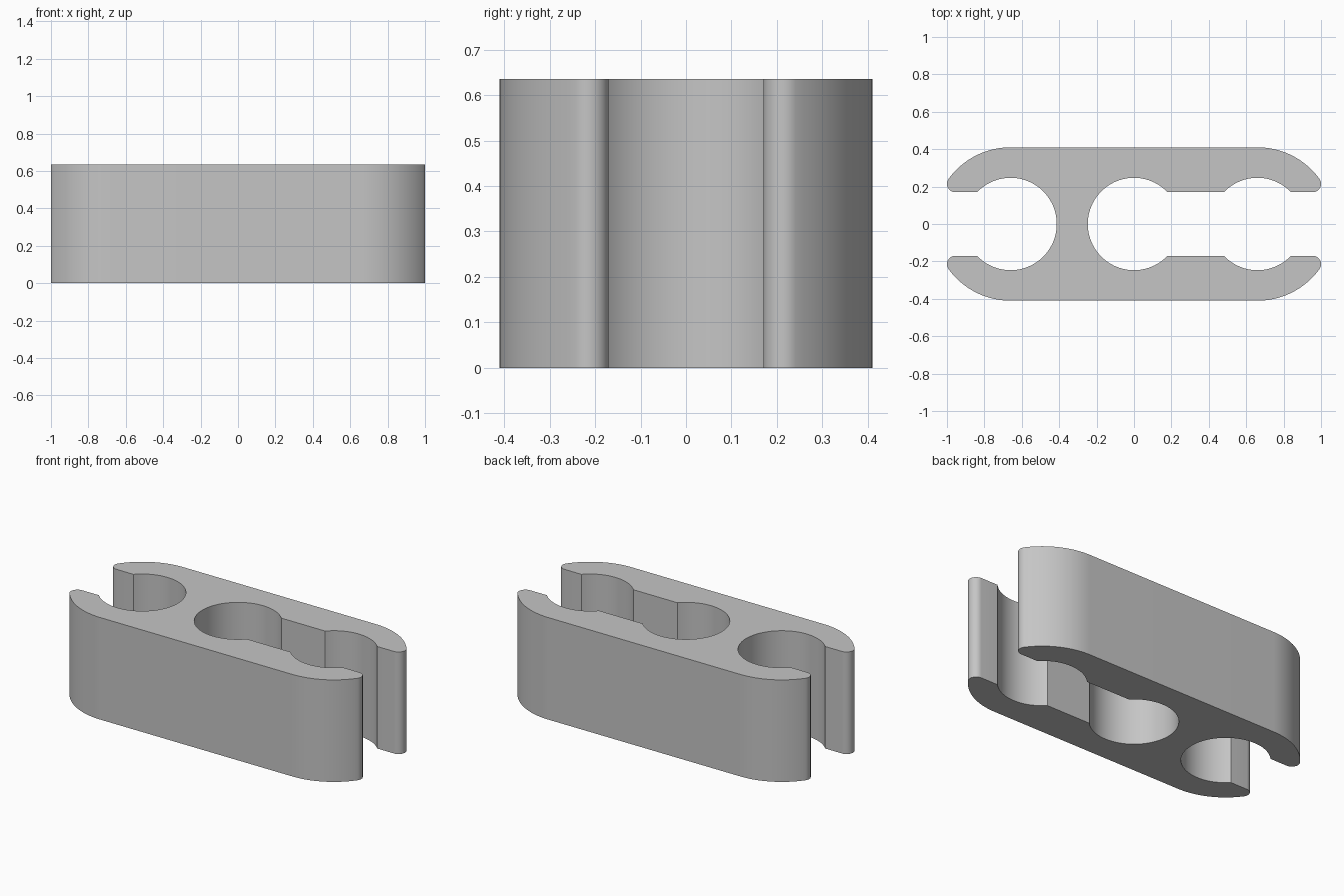
import bpy
import bmesh
from math import sin, cos, asin, pi, sqrt, atan2

cube = bpy.data.objects.get("Cube")
if cube:
    bpy.data.objects.remove(cube, do_unlink=True)

HEIGHT = 0.635
PITCH = 0.66      # spacing of the bores
OUTER = 0.41      # radius of the rounded ends
BORE = 0.247      # radius of the bores
SLOT = 0.17       # half width of the slot
LIP = 0.045       # rounding of the jaw tips


def arc(cx, cy, r, start, end, steps):
    return [(cx + r * cos(start + (end - start) * i / steps),
             cy + r * sin(start + (end - start) * i / steps))
            for i in range(steps + 1)]


# Angles where the slot cuts the bores and the lip meets the outer curve
cut = asin(SLOT / BORE)
lip_y = SLOT + LIP
lip_dx = sqrt((OUTER - LIP) ** 2 - lip_y ** 2)
lip_angle = atan2(lip_y, lip_dx)

# Jaw end on the +x side, from the top edge round to the slot
jaw = arc(PITCH, 0, OUTER, pi / 2, lip_angle, 20)
jaw += arc(PITCH + lip_dx, lip_y, LIP, lip_angle, -pi / 2, 12)[1:]

# Upper half of the outline, from the web's left face to its right face
half = arc(-PITCH, 0, BORE, 0, pi - cut, 36)
half += [(-x, y) for x, y in reversed(jaw)]
half += jaw
half += arc(PITCH, 0, BORE, cut, pi - cut, 24)
half += arc(0, 0, BORE, cut, pi, 36)
outline = half + [(x, -y) for x, y in reversed(half[1:-1])]

# Extrude the clip body
bm = bmesh.new()
base = bm.faces.new([bm.verts.new((x, y, 0)) for x, y in outline])
result = bmesh.ops.extrude_face_region(bm, geom=[base], use_keep_orig=True)
top = [v for v in result["geom"] if isinstance(v, bmesh.types.BMVert)]
bmesh.ops.translate(bm, verts=top, vec=(0, 0, HEIGHT))
bmesh.ops.recalc_face_normals(bm, faces=bm.faces)
mesh = bpy.data.meshes.new("clip_body")
bm.to_mesh(mesh)
bm.free()

body = bpy.data.objects.new("clip_body", mesh)
bpy.context.collection.objects.link(body)

# Plain grey material
grey = bpy.data.materials.new("light_grey")
grey.use_nodes = True
colour = (0.56, 0.56, 0.56, 1)
grey.diffuse_color = colour
grey.node_tree.nodes["Principled BSDF"].inputs["Base Color"].default_value = colour
mesh.materials.append(grey)

# Smooth the curved walls, keep the edges crisp
bpy.ops.object.select_all(action="DESELECT")
body.select_set(True)
bpy.context.view_layer.objects.active = body
bpy.ops.object.shade_smooth_by_angle(angle=pi / 6)
